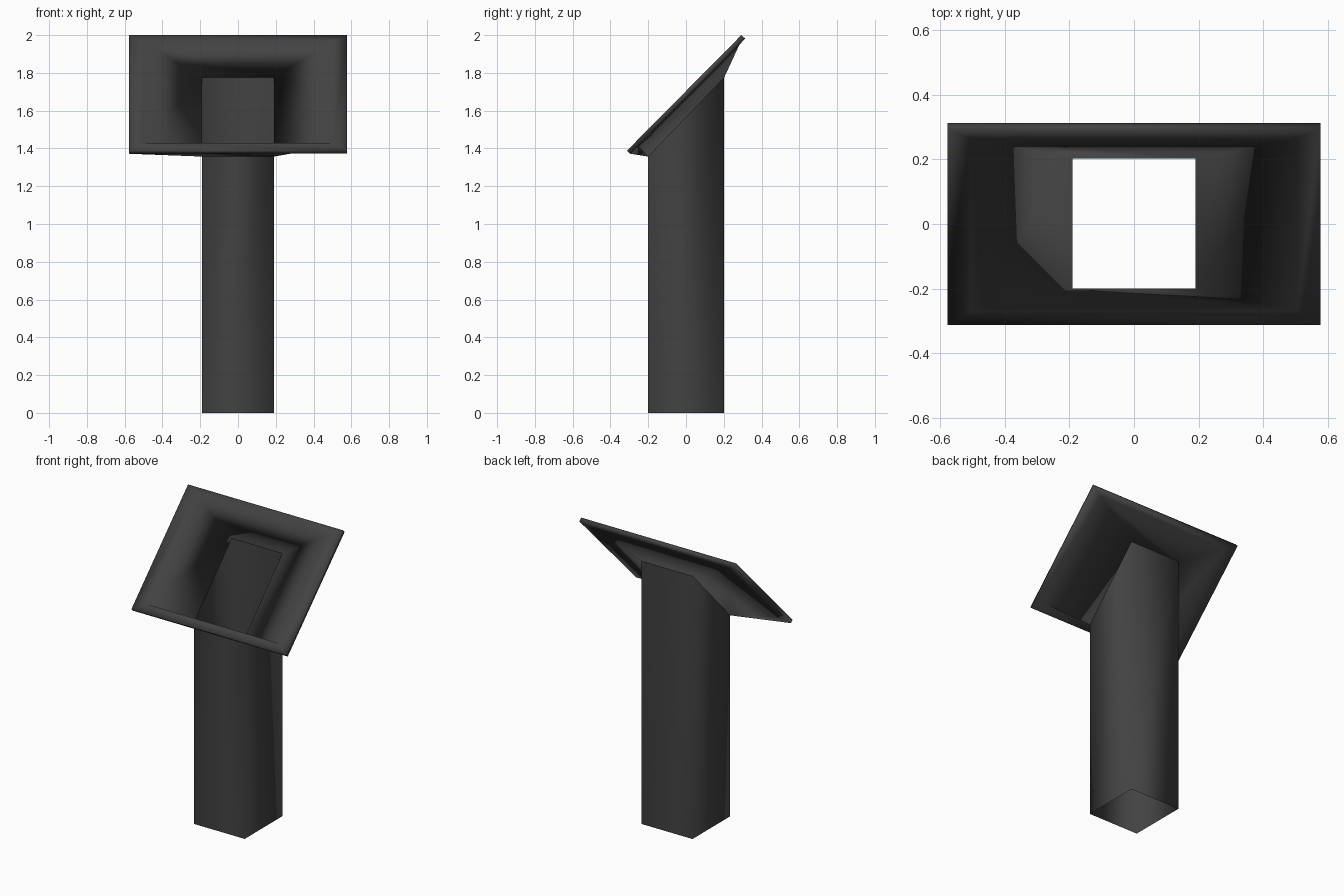
import bpy, bmesh

if "Cube" in bpy.data.objects:
    bpy.data.objects.remove(bpy.data.objects["Cube"])

dark = bpy.data.materials.new("dark_grey")
dark.diffuse_color = (0.055, 0.055, 0.055, 1)
dark.use_nodes = True
dark.node_tree.nodes["Principled BSDF"].inputs["Base Color"].default_value = dark.diffuse_color


def rect(hx, front, back):
    """Four corners of a tilted rectangle; front and back are (y, z)."""
    return [(-hx, *front), (hx, *front), (hx, *back), (-hx, *back)]


def loft(name, rings, closed, extra=()):
    """Bridge four-cornered rings; extra holds (ring, corner) triples for loose triangles."""
    bm = bmesh.new()
    v = [[bm.verts.new(p) for p in r] for r in rings]
    for k in range(len(v) if closed else len(v) - 1):
        a, b = v[k], v[(k + 1) % len(v)]
        for i in range(4):
            j = (i + 1) % 4
            bm.faces.new((a[i], a[j], b[j], b[i]))
    bmesh.ops.recalc_face_normals(bm, faces=bm.faces)
    for tri in extra:
        bm.faces.new([v[r][c] for r, c in tri])
    for f in bm.faces:
        f.smooth = True
    me = bpy.data.meshes.new(name)
    bm.to_mesh(me)
    bm.free()
    me.materials.append(dark)
    ob = bpy.data.objects.new(name, me)
    bpy.context.collection.objects.link(ob)
    return ob


# Hollow post, open at both ends, cut at a slant on top
post_top = rect(0.19, (-0.2, 1.357), (0.202, 1.775))
loft("post", [rect(0.19, (-0.2, 0), (0.202, 0)), post_top], False)

# Tilted head: funnel inside, flat rim, thin edge, rim underside, funnel outside
loft("tilted_head", [
    post_top,
    rect(0.505, (-0.27, 1.429), (0.265, 1.967)),
    rect(0.578, (-0.313, 1.388), (0.293, 2.0)),
    rect(0.578, (-0.295, 1.372), (0.313, 1.982)),
    rect(0.505, (-0.254, 1.412), (0.282, 1.948)),
], True, extra=[[(3, 0), (0, 0), (4, 0)]])  # small gusset at the front left corner
